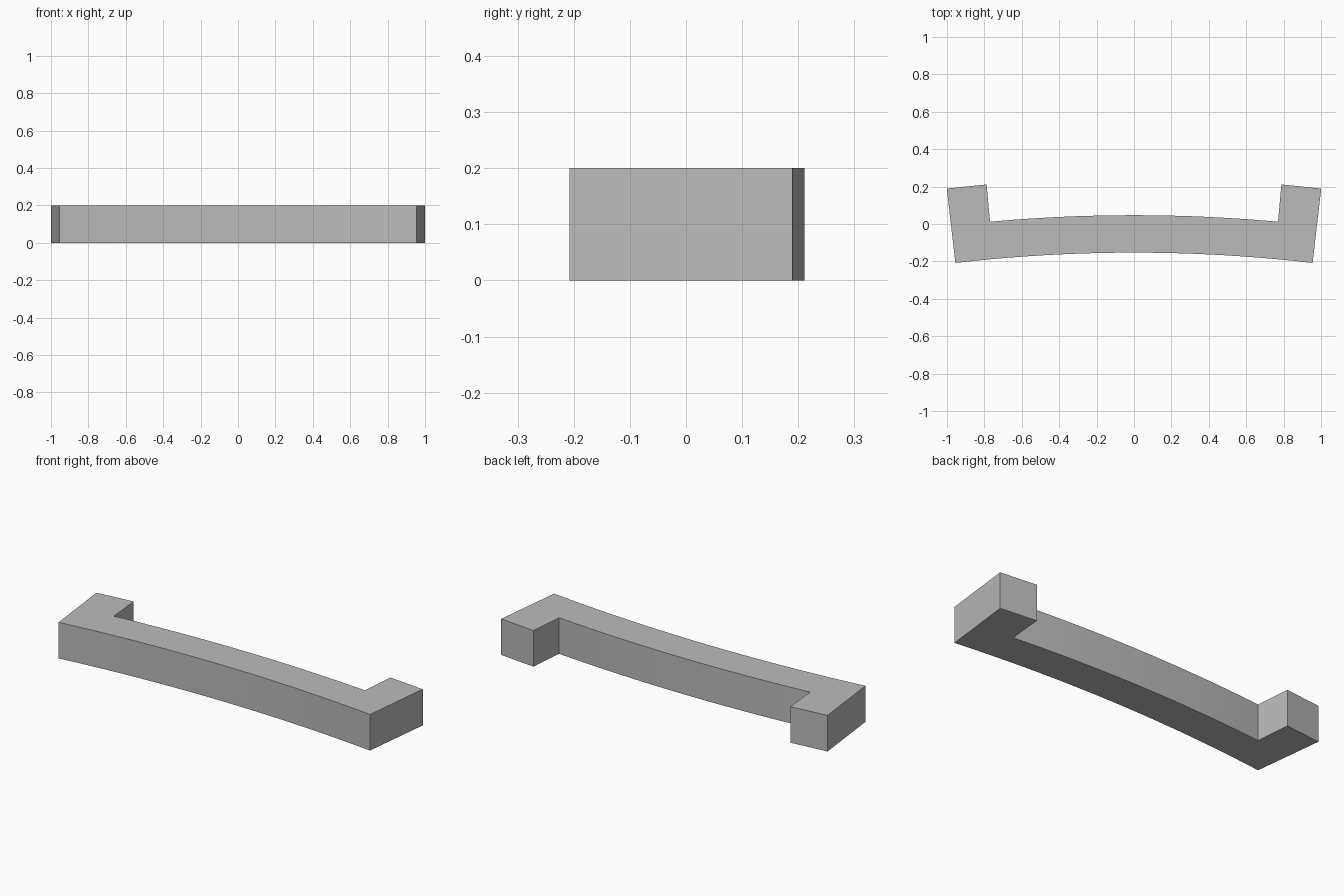
import bpy, bmesh
from math import sin, cos, asin

cube = bpy.data.objects.get("Cube")
if cube:
    bpy.data.objects.remove(cube, do_unlink=True)

RADIUS = 8.32       # front face of the bar
CENTRE_Y = -8.473   # centre of the bend
THICK = 0.2
HEIGHT = 0.2
SEGMENTS = 20
END = asin(0.955 / RADIUS)               # outer side of each leg
INNER = asin(0.77 / (RADIUS + THICK))    # inner side of each leg


def polar(radius, angle):
    return (radius * sin(angle), CENTRE_Y + radius * cos(angle), 0)


def arc(radius, start, stop):
    return [polar(radius, start + (stop - start) * i / SEGMENTS)
            for i in range(SEGMENTS + 1)]


# Outline: front arc, left leg, back arc, right leg
tip = RADIUS + 2 * THICK
outline = arc(RADIUS, -END, END)
outline += [polar(tip, END), polar(tip, INNER)]
outline += arc(RADIUS + THICK, INNER, -INNER)
outline += [polar(tip, -INNER), polar(tip, -END)]

# Raise the outline into a solid
bm = bmesh.new()
base = bm.faces.new([bm.verts.new(p) for p in outline])
raised = bmesh.ops.extrude_face_region(bm, geom=[base], use_keep_orig=True)
top = [v for v in raised["geom"] if isinstance(v, bmesh.types.BMVert)]
bmesh.ops.translate(bm, verts=top, vec=(0, 0, HEIGHT))
bmesh.ops.recalc_face_normals(bm, faces=bm.faces)
mesh = bpy.data.meshes.new("curved_handle")
bm.to_mesh(mesh)
bm.free()

handle = bpy.data.objects.new("curved_handle", mesh)
bpy.context.collection.objects.link(handle)

# Plain grey finish
grey = bpy.data.materials.new("grey")
grey.use_nodes = True
colour = (0.5, 0.5, 0.5, 1)
grey.diffuse_color = colour
grey.node_tree.nodes["Principled BSDF"].inputs["Base Color"].default_value = colour
mesh.materials.append(grey)
